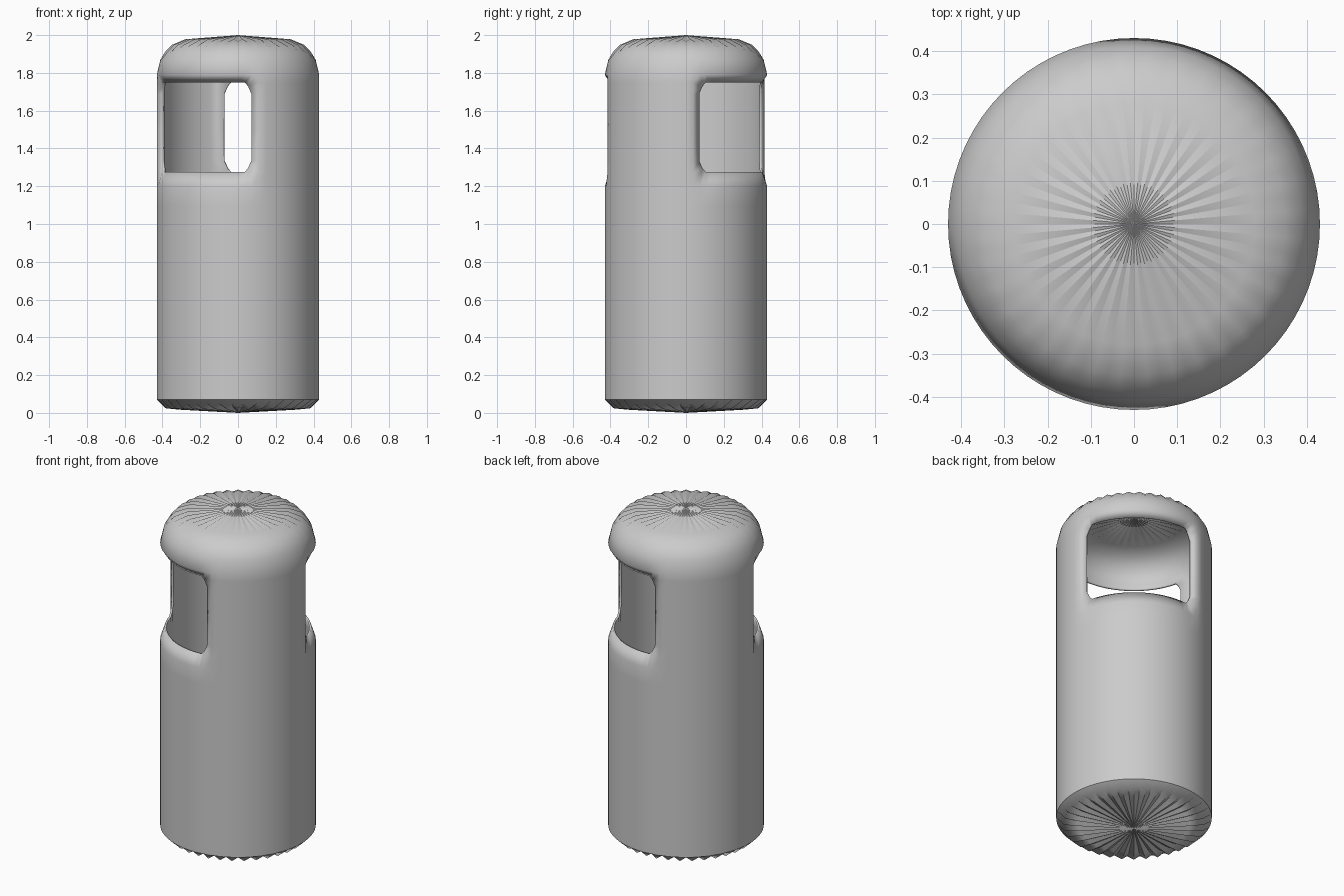
import bpy, bmesh
from math import radians, sin, cos

cube = bpy.data.objects.get("Cube")
if cube:
    bpy.data.objects.remove(cube)

COLS = 72
STEP = 360 / COLS
SILL, HEAD = 1.275, 1.75        # bottom and top of the openings
START, SPAN = 10, 90            # angle where an opening begins, and its width
# (radius, height, pleat depth) from the base up to the dome
PROFILE = [(.31, .025, .008), (.385, .037, .012), (.43, .07, 0), (.43, .6, 0), (.43, 1.1, 0),
           (.43, 1.2, 0), (.405, SILL, 0), (.405, 1.335, 0), (.405, 1.5, 0),
           (.405, 1.69, 0), (.405, HEAD, 0), (.43, 1.79, 0), (.411, 1.87, 0),
           (.385, 1.91, .004), (.35, 1.943, .006), (.28, 1.972, .006)]


def ring_point(row, col):
    """Point on the shell; the rims of both openings are drawn inwards."""
    r, z, pleat = PROFILE[row]
    z += pleat * (1 if col % 2 else -1)
    angle = col * STEP
    local = (angle - START) % 180
    if SILL <= z <= HEAD:
        if local > SPAN:
            r = .43
        elif z in (SILL, HEAD) and local in (0, SPAN):   # soften the corners
            angle += 2.5 if local == 0 else -2.5
            z += .02 if z == SILL else -.02
    a = radians(angle)
    return r * cos(a), r * sin(a), z


def is_open(row, col):
    z0, z1 = PROFILE[row][1], PROFILE[row + 1][1]
    return z0 >= SILL and z1 <= HEAD and (col * STEP - START) % 180 < SPAN


# Shell with two opposite openings
bm = bmesh.new()
rings = [[bm.verts.new(ring_point(i, c)) for c in range(COLS)] for i in range(len(PROFILE))]
base, peak = bm.verts.new((0, 0, 0)), bm.verts.new((0, 0, 2))
for c in range(COLS):
    n = (c + 1) % COLS
    for i in range(len(rings) - 1):
        if not is_open(i, c):
            bm.faces.new((rings[i][c], rings[i][n], rings[i + 1][n], rings[i + 1][c]))
    bm.faces.new((base, rings[0][n], rings[0][c]))
    bm.faces.new((peak, rings[-1][c], rings[-1][n]))
bmesh.ops.delete(bm, geom=[v for v in bm.verts if not v.link_faces], context='VERTS')

mesh = bpy.data.meshes.new("bin_shell")
bm.to_mesh(mesh)
bm.free()
shell = bpy.data.objects.new("bin_shell", mesh)
bpy.context.collection.objects.link(shell)

# Plain grey finish
grey = bpy.data.materials.new("plain_grey")
grey.use_nodes = True
grey.diffuse_color = (.6, .6, .6, 1)
grey.node_tree.nodes["Principled BSDF"].inputs["Base Color"].default_value = (.6, .6, .6, 1)
mesh.materials.append(grey)

# Thin wall
wall = shell.modifiers.new("wall", 'SOLIDIFY')
wall.thickness = .012
wall.offset = -1

bpy.ops.object.select_all(action='DESELECT')
shell.select_set(True)
bpy.context.view_layer.objects.active = shell
bpy.ops.object.shade_smooth_by_angle(angle=radians(50))
